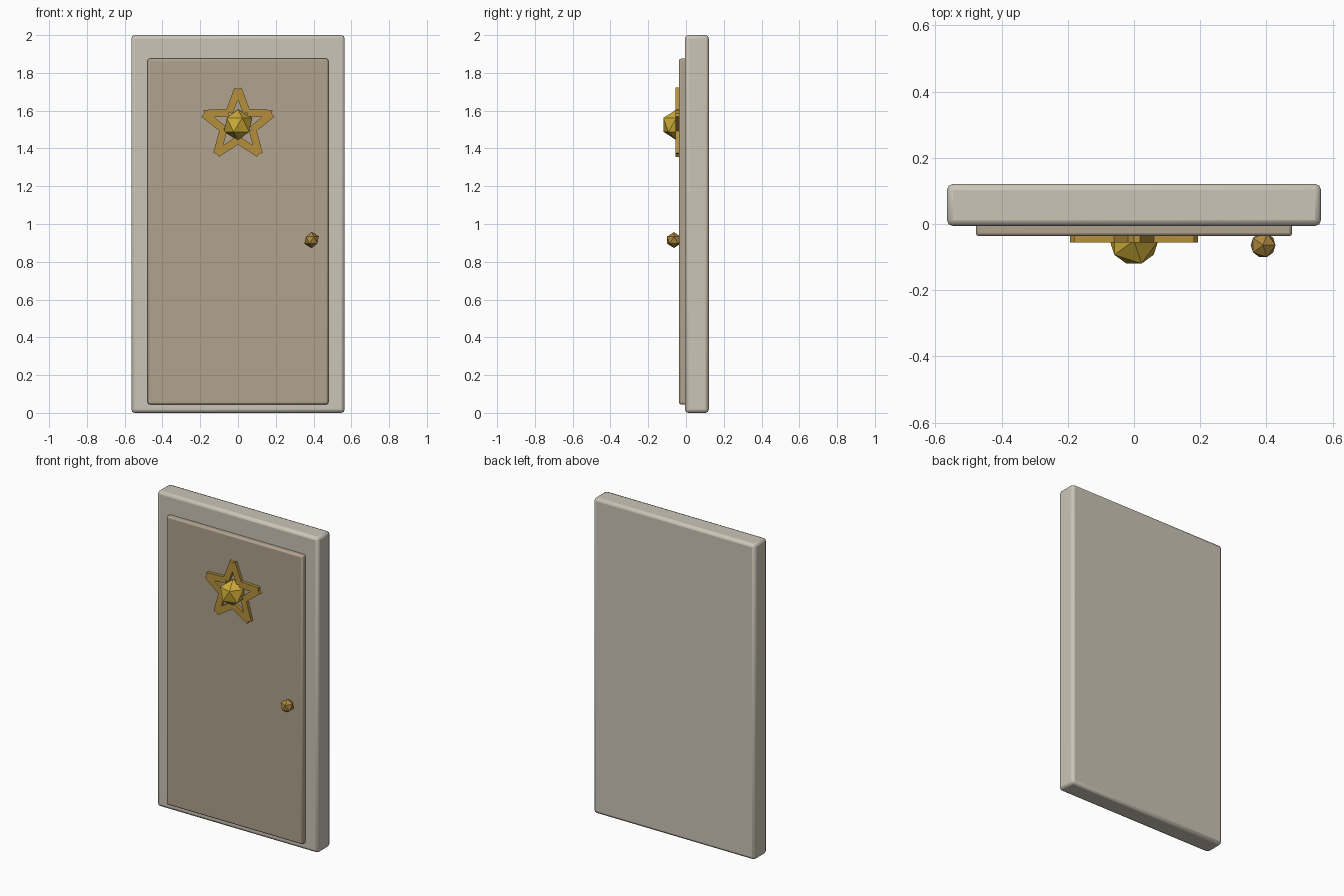
import bpy, math
from mathutils import Matrix, Vector

if "Cube" in bpy.data.objects:
    bpy.data.objects.remove(bpy.data.objects["Cube"])


def mat(name, rgb):
    m = bpy.data.materials.new(name)
    m.diffuse_color = (*rgb, 1)
    m.use_nodes = True
    m.node_tree.nodes["Principled BSDF"].inputs["Base Color"].default_value = m.diffuse_color
    return m


STONE = mat("pale_stone", (0.60, 0.56, 0.47))
WOOD = mat("taupe_door", (0.44, 0.365, 0.275))
GOLD = mat("star_gold", (0.46, 0.28, 0.045))
BRIGHT = mat("bright_gold", (0.60, 0.41, 0.04))
BRASS = mat("knob_brass", (0.42, 0.25, 0.05))


def box(name, lo, hi, material, bevel=0):
    lo, hi = Vector(lo), Vector(hi)
    bpy.ops.mesh.primitive_cube_add(size=1)
    o = bpy.context.object
    o.name = name
    o.data.transform(Matrix.Translation((lo + hi) / 2) @ Matrix.Diagonal((*(hi - lo), 1)))
    o.data.materials.append(material)
    if bevel:
        b = o.modifiers.new("edge", 'BEVEL')
        b.width, b.segments = bevel, 2
        bpy.ops.object.shade_smooth_by_angle(angle=math.radians(30))
    return o


def ball(name, loc, r, material):
    bpy.ops.mesh.primitive_ico_sphere_add(subdivisions=1, radius=r, location=loc)
    o = bpy.context.object
    o.name = name
    o.data.materials.append(material)


# Slab frame and raised door leaf
box("door_frame", (-0.565, -0.006, 0), (0.565, 0.121, 2), STONE, 0.018)
box("door_leaf", (-0.478, -0.037, 0.045), (0.478, 0.03, 1.875), WOOD, 0.01)

# Open star made of ten straight bars
CZ, W = 1.525, 0.04


def star_point(i):
    r = 0.19 if i % 2 == 0 else 0.08
    a = i * math.pi / 5
    return Vector((r * math.sin(a), 0, CZ + r * math.cos(a)))


for i in range(10):
    a, b = star_point(i), star_point(i + 1)
    d = b - a
    bar = box(f"star_bar_{i + 1}", (-d.length / 2, -0.056, -W / 2),
              (d.length / 2, -0.034, W / 2), GOLD)
    bar.location = (a + b) / 2
    bar.rotation_euler = (0, -math.atan2(d.z, d.x), 0)

# Faceted boss and door knob
ball("star_boss", (0, -0.05, CZ), 0.082, BRIGHT)
ball("door_knob", (0.39, -0.064, 0.915), 0.042, BRASS)
